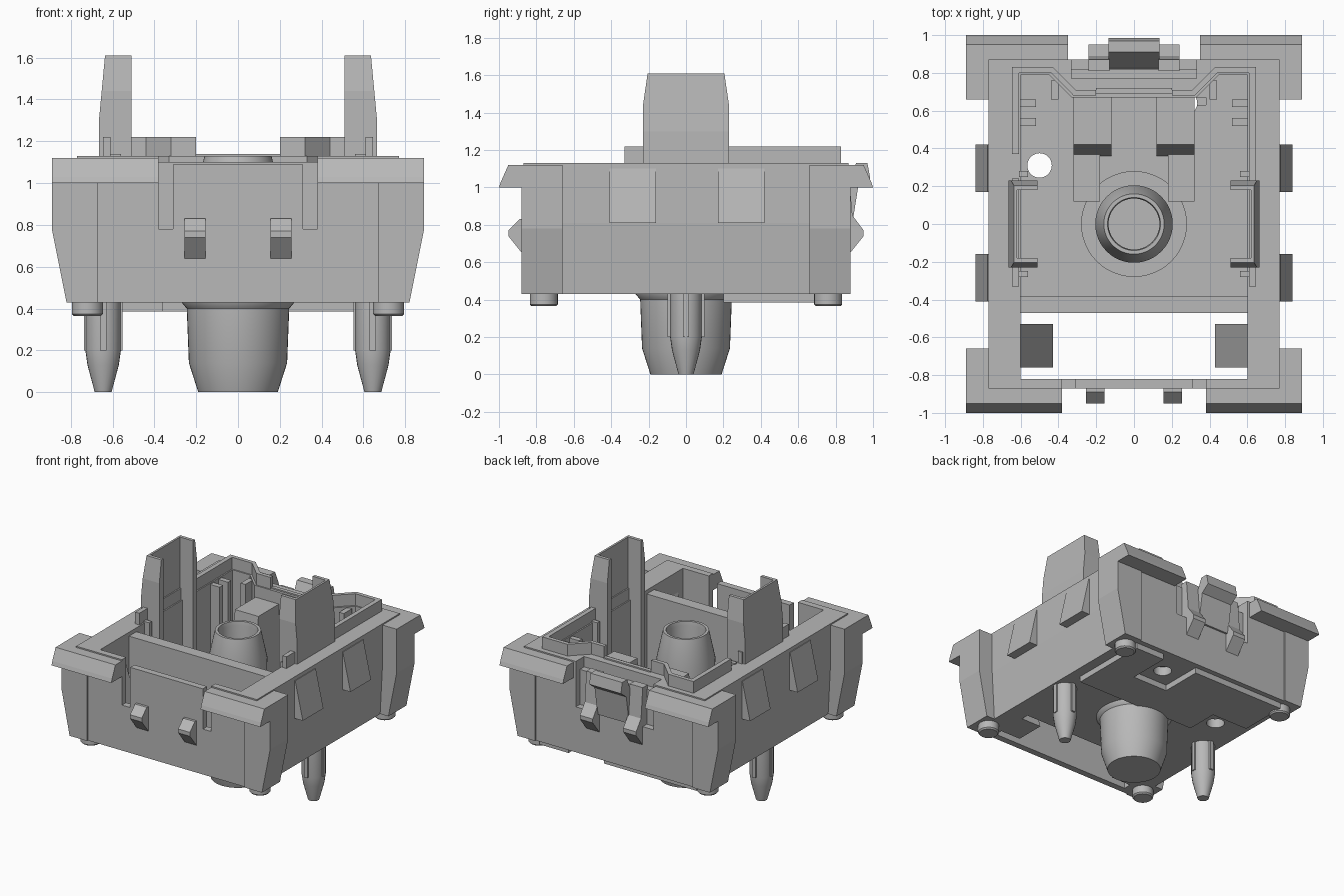
import bpy, bmesh, math
from mathutils import Vector

if "Cube" in bpy.data.objects:
    bpy.data.objects.remove(bpy.data.objects["Cube"], do_unlink=True)

grey = bpy.data.materials.new("housing_grey")
grey.use_nodes = True
grey.diffuse_color = (0.48, 0.48, 0.48, 1)
grey.node_tree.nodes["Principled BSDF"].inputs["Base Color"].default_value = (0.48, 0.48, 0.48, 1)


def finish(name, bm):
    bmesh.ops.recalc_face_normals(bm, faces=bm.faces)
    mesh = bpy.data.meshes.new(name)
    bm.to_mesh(mesh)
    bm.free()
    mesh.materials.append(grey)
    obj = bpy.data.objects.new(name, mesh)
    bpy.context.collection.objects.link(obj)
    return obj


def prism(name, pts, lo, hi, axis="z"):
    """Extrude a 2D outline along one axis (the outline uses the other two, in order)."""
    place = {"x": lambda a, b, t: (t, a, b), "y": lambda a, b, t: (a, t, b),
             "z": lambda a, b, t: (a, b, t)}[axis]
    bm = bmesh.new()
    rings = [[bm.verts.new(place(a, b, t)) for a, b in pts] for t in (lo, hi)]
    bm.faces.new(rings[0])
    bm.faces.new(rings[1])
    for i in range(len(pts)):
        j = (i + 1) % len(pts)
        bm.faces.new((rings[0][i], rings[0][j], rings[1][j], rings[1][i]))
    return finish(name, bm)


def box(name, x0, x1, y0, y1, z0, z1):
    return prism(name, [(x0, y0), (x1, y0), (x1, y1), (x0, y1)], z0, z1)


def lathe(name, profile, x=0, y=0, steps=40):
    bm = bmesh.new()
    verts = [bm.verts.new((r, 0, z)) for r, z in profile]
    edges = [bm.edges.new(p) for p in zip(verts, verts[1:])]
    bmesh.ops.spin(bm, geom=verts + edges, cent=(0, 0, 0), axis=(0, 0, 1),
                   angle=math.tau, steps=steps, use_merge=True)
    bmesh.ops.remove_doubles(bm, verts=bm.verts, dist=1e-4)
    bmesh.ops.translate(bm, verts=bm.verts, vec=(x, y, 0))
    obj = finish(name, bm)
    bpy.ops.object.select_all(action="DESELECT")
    bpy.context.view_layer.objects.active = obj
    obj.select_set(True)
    bpy.ops.object.shade_smooth_by_angle(angle=math.radians(35))
    return obj


def cut(obj, cutters):
    """Subtract the cutters, keep the result and discard them."""
    for c in cutters:
        c.hide_render = True
        mod = obj.modifiers.new("cut", "BOOLEAN")
        mod.operation, mod.solver, mod.object = "DIFFERENCE", "EXACT", c
    bpy.context.view_layer.update()
    graph = bpy.context.evaluated_depsgraph_get()
    mesh = bpy.data.meshes.new_from_object(obj.evaluated_get(graph))
    obj.modifiers.clear()
    obj.data = mesh
    for c in cutters:
        bpy.data.objects.remove(c, do_unlink=True)


def mirrored(right_half):
    return right_half + [(-x, y) for x, y in reversed(right_half)]


# Outlines of the main cavity and of the raised rim around it
cavity = mirrored([(0.6, -0.38), (0.6, 0.79), (0.45, 0.79), (0.33, 0.67)])
rim_out = mirrored([(0.645, -0.33), (0.645, 0.83), (0.43, 0.83), (0.31, 0.71)])

# Housing shell with its cavity, lamp slot, slits and pin holes
side = [(0.75, 0.43), (0.77, 0.81), (0.77, 1.13)]
housing = prism("housing", mirrored(side), -0.87, 0.87, "y")
cutters = [prism("cavity_cut", cavity, 0.5, 1.4),
           box("lamp_cut", -0.6, 0.6, -0.82, -0.47, 0.3, 1.4),
           box("partition_cut", -0.6, 0.6, -0.5, -0.36, 1.1, 1.4),
           box("front_panel_cut", -0.37, 0.37, -1, -0.8, 1.09, 1.4),
           box("back_notch_cut", -0.33, 0.33, 0.82, 1, 0.78, 1.4),
           box("back_step_cut", -0.33, 0.33, 0.77, 1, 1.05, 1.4),
           box("slot_cut", 0.27, 0.38, 0.63, 0.67, 0.3, 1.4),
           lathe("bore_cut", [(0, 0.3), (0.15, 0.3), (0.15, 0.8), (0, 0.8)])]
for s in (-1, 1):
    cutters.append(box("slit_cut", *sorted((s * 0.31, s * 0.38)), -1, -0.8, 0.78, 1.4))
pin_holes = ((-0.5, 0.31), (0.27, 0.64))


def hole_cutters():
    return [lathe("pin_hole_cut", [(0, 0.2), (0.065, 0.2), (0.065, 0.6), (0, 0.6)], x, y, 20)
            for x, y in pin_holes]


cut(housing, cutters + hole_cutters())

# Thin plate under the rear of the floor, notched round the pin holes
plate = box("underside_plate", -0.67, 0.67, 0.2, 0.83, 0.385, 0.44)
cut(plate, [box("notch_a", -0.7, -0.36, 0.1, 0.45, 0.3, 0.43),
            box("notch_b", 0.12, 0.42, 0.5, 0.9, 0.3, 0.43)] + hole_cutters())

# Raised rim, open at the rear centre and beside one rail
rim = prism("raised_rim", rim_out, 1.1, 1.22)
cut(rim, [prism("rim_inner_cut", mirrored([(0.61, -0.5), (0.61, 0.8), (0.44, 0.8), (0.32, 0.68)]), 1, 1.4),
          box("rim_centre_cut", -0.2, 0.2, 0.5, 1, 1, 1.4),
          box("rim_gap_cut", -0.8, -0.5, 0.24, 0.37, 1, 1.4)])
box("rear_contact_wall", -0.2, 0.2, 0.69, 0.72, 1.1, 1.14)

# Hollow centre post, running from the locating peg to the guide tube
lathe("centre_post", [(0, 0), (0.19, 0), (0.235, 0.14), (0.245, 0.4), (0.27, 0.43), (0.28, 0.515),
                      (0.2, 0.515), (0.205, 0.92), (0.165, 1.11), (0.16, 1.13), (0.14, 1.13),
                      (0.135, 1.1), (0.135, 0.1), (0, 0.1)], steps=48)

for s, tag in ((1, "left"), (-1, "right")):
    def span(a, b):
        return sorted((s * a, s * b))

    # Channel-shaped guide tower: bevelled silhouette with the inner face hollowed
    tower = prism("guide_tower_" + tag, [(-0.23, 0.5), (0.23, 0.5), (0.23, 1.44), (0.205, 1.61),
                                         (-0.205, 1.61), (-0.23, 1.44)], *span(0.51, 0.665), "x")
    cut(tower, [box("channel_cut", *span(0.4, 0.62), -0.18, 0.18, 0.45, 1.8),
                prism("tower_bevel_cut", [(s * 0.665, 1.3), (s * 0.635, 1.62), (s * 0.8, 1.62),
                                          (s * 0.8, 1.3)], -0.5, 0.5, "y")])

    # Slender guide ribs and steps inside the cavity
    prism("rear_rib_" + tag, [(0.36, 0.5), (0.42, 1.04), (0.68, 1.04), (0.68, 0.5)],
          *span(0.12, 0.32), "x")
    box("floor_step_" + tag, *span(0.18, 0.32), 0.12, 0.38, 0.49, 0.56)
    for y in (0.52, 0.62):
        box("contact_rib_" + tag, *span(0.52, 0.61), y, y + 0.04, 0.5, 1.12)
    box("contact_divider_" + tag, *span(0.4, 0.44), 0.66, 0.76, 0.5, 1.12)
    for y in (-0.28, 0.25):
        box("rail_post_" + tag, *span(0.56, 0.61), y, y + 0.03, 0.5, 1.14)

    # Sloping shoulder at each end of the lamp slot
    prism("lamp_shoulder_" + tag, [(s * 0.61, 0.43), (s * 0.43, 0.43), (s * 0.61, 1.0)],
          -0.76, -0.53, "y")

    # Round alignment leg with fins
    lathe("alignment_leg_" + tag, [(0, 0), (0.04, 0), (0.075, 0.13), (0.085, 0.2), (0.085, 0.45),
                                   (0, 0.45)], s * 0.645, 0, 24)
    for k in range(2):
        w, d = (0.015, 0.098) if k else (0.092, 0.015)
        box("leg_fin_" + tag, s * 0.645 - w, s * 0.645 + w, -d, d, 0.2, 0.44)

    # Wedge clips on the side wall
    for y in (-0.41, 0.17):
        prism("side_wedge_" + tag, [(s * 0.74, 0.81), (s * 0.84, 0.81), (s * 0.775, 1.1),
                                    (s * 0.74, 1.1)], y, y + 0.25, "y")

    # Corner pillars, mounting lips and feet
    for d, end, inner in ((-1, "front", 0.38), (1, "back", 0.35)):
        name = end + "_" + tag
        prism("pillar_" + name, [(s * 0.67, 0.43), (s * 0.82, 0.43), (s * 0.89, 0.78),
                                 (s * 0.89, 1.11), (s * 0.67, 1.11)],
              *sorted((d * 0.83, d * 0.88)), "y")
        prism("pillar_side_" + name, [(s * 0.74, 0.43), (s * 0.82, 0.43), (s * 0.89, 0.78),
                                      (s * 0.89, 1.12), (s * 0.74, 1.12)],
              *sorted((d * 0.66, d * 0.85)), "y")
        prism("lip_" + name, [(d * 0.83, 1.0), (d * 1.0, 1.0), (d * 0.99, 1.03), (d * 0.95, 1.12),
                              (d * 0.83, 1.12)], *span(inner, 0.89), "x")
        lathe("foot_" + name, [(0, 0.365), (0.065, 0.365), (0.075, 0.375), (0.075, 0.44), (0, 0.44)],
              s * 0.72, d * 0.76, 24)

    # Snap catches on the front and back walls
    prism("front_catch_" + tag, [(-0.85, 0.64), (-0.87, 0.64), (-0.95, 0.74), (-0.95, 0.77),
                                 (-0.89, 0.83), (-0.85, 0.83)], *span(0.155, 0.255), "x")
    prism("back_catch_" + tag, [(0.81, 0.64), (0.87, 0.64), (0.95, 0.74), (0.95, 0.77),
                                (0.89, 0.85), (0.87, 1.08), (0.81, 1.08)], *span(0.13, 0.24), "x")

# Hooked release lever at the back
prism("back_lever", [(0.81, 0.78), (0.885, 0.78), (0.92, 1.0), (0.985, 1.05), (0.97, 1.13),
                     (0.91, 1.13), (0.83, 0.95)], -0.135, 0.135, "x")
